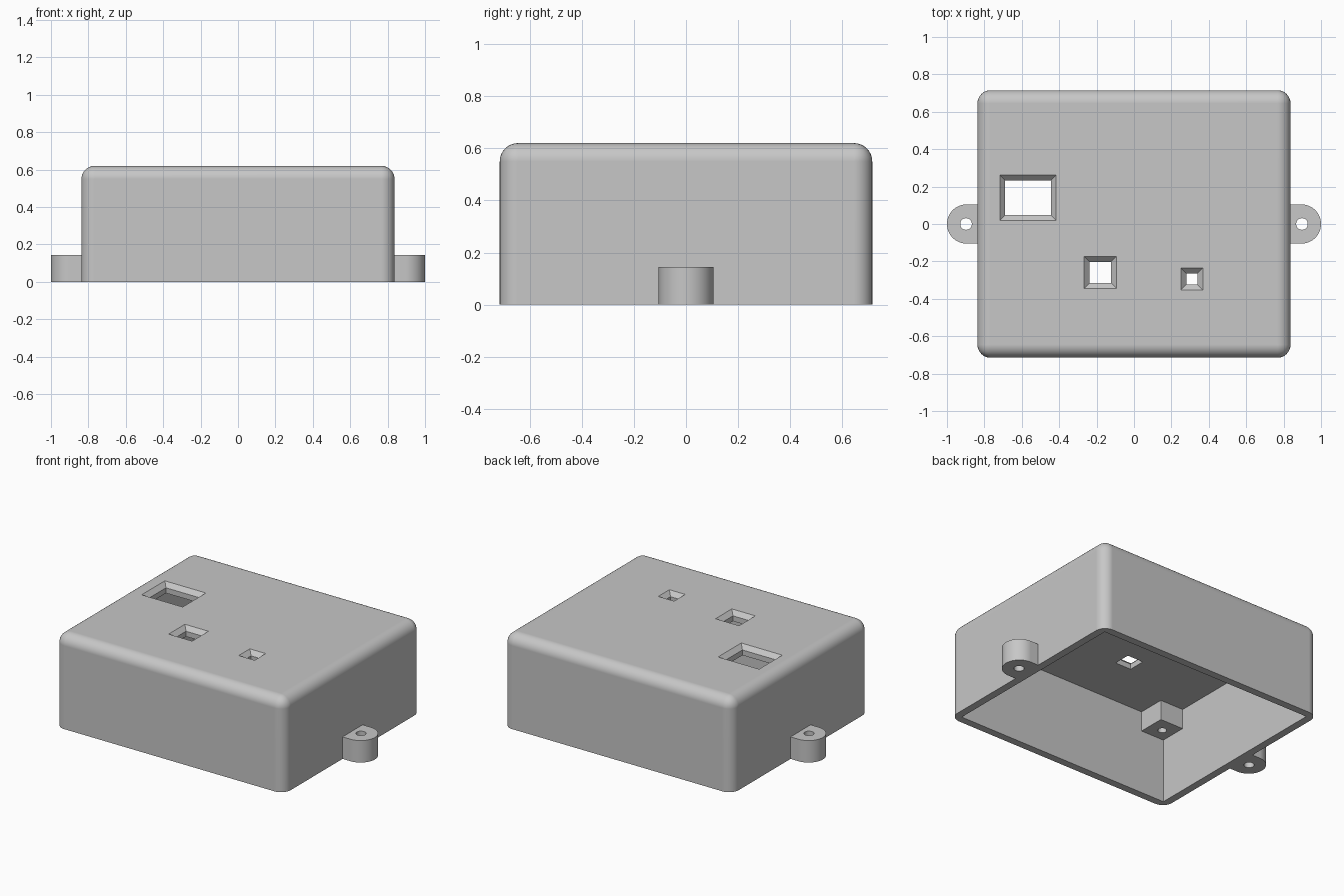
import bpy, bmesh
from mathutils import Matrix

if "Cube" in bpy.data.objects:
    bpy.data.objects.remove(bpy.data.objects["Cube"], do_unlink=True)

HX, HY, H = 0.837, 0.715, 0.62      # outer half sizes and height
WALL, CEILING, FILLET = 0.05, 0.557, 0.07

grey = bpy.data.materials.new("plain grey")
grey.use_nodes = True
colour = (0.57, 0.57, 0.57, 1)
grey.diffuse_color = colour
grey.node_tree.nodes["Principled BSDF"].inputs["Base Color"].default_value = colour


def make_object(name, bm):
    bmesh.ops.recalc_face_normals(bm, faces=bm.faces[:])
    mesh = bpy.data.meshes.new(name)
    bm.to_mesh(mesh)
    bm.free()
    mesh.materials.append(grey)
    obj = bpy.data.objects.new(name, mesh)
    bpy.context.collection.objects.link(obj)
    return obj


def loft(name, x, y, rings):
    """Closed solid through stacked rectangles (half x, half y, z)."""
    bm = bmesh.new()
    loops = [[bm.verts.new((x + sx * hx, y + sy * hy, z))
              for sx, sy in ((-1, -1), (1, -1), (1, 1), (-1, 1))]
             for hx, hy, z in rings]
    for a, b in zip(loops, loops[1:]):
        for i in range(4):
            j = (i + 1) % 4
            bm.faces.new((a[i], a[j], b[j], b[i]))
    bm.faces.new(loops[0])
    bm.faces.new(loops[-1])
    return make_object(name, bm)


def cylinder(name, x, y, radius, z0, z1, segments=48):
    bm = bmesh.new()
    bmesh.ops.create_cone(bm, cap_ends=True, segments=segments, radius1=radius,
                          radius2=radius, depth=z1 - z0,
                          matrix=Matrix.Translation((x, y, (z0 + z1) / 2)))
    return make_object(name, bm)


def select(obj):
    bpy.ops.object.select_all(action='DESELECT')
    obj.select_set(True)
    bpy.context.view_layer.objects.active = obj


def combine(target, tool, operation='DIFFERENCE'):
    """Apply a boolean and discard the tool object."""
    select(target)
    mod = target.modifiers.new("cut", 'BOOLEAN')
    mod.operation, mod.solver, mod.object = operation, 'EXACT', tool
    bpy.ops.object.modifier_apply(modifier=mod.name)
    bpy.data.objects.remove(tool, do_unlink=True)


def smooth(obj):
    select(obj)
    bpy.ops.object.shade_smooth_by_angle(angle=0.5)
    mod = obj.modifiers.new("weighted normals", 'WEIGHTED_NORMAL')
    mod.keep_sharp = True


# Shell: block with rounded upright and top edges, open underneath
shell = loft("enclosure_shell", 0, 0, [(HX, HY, 0), (HX, HY, H)])
bm = bmesh.new()
bm.from_mesh(shell.data)
rounded = [e for e in bm.edges if max(v.co.z for v in e.verts) > 0.1]
bmesh.ops.bevel(bm, geom=rounded, offset=FILLET, segments=8, profile=0.5,
                affect='EDGES', clamp_overlap=True)
bm.to_mesh(shell.data)
bm.free()
IX, IY = HX - WALL, HY - WALL
combine(shell, loft("cavity", 0, 0, [(IX, IY, -0.1), (IX, IY, CEILING)]))

# Chamfered windows in the top: centre and inner half sizes
CHAMFER = 0.028
for x, y, hx, hy in ((-0.567, 0.14, 0.122, 0.093),
                     (-0.18, -0.259, 0.058, 0.057),
                     (0.31, -0.294, 0.03, 0.03)):
    big = CHAMFER + 0.02
    combine(shell, loft("window", x, y, [
        (hx, hy, CEILING - 0.05), (hx, hy, H - CHAMFER),
        (hx + big, hy + big, H + 0.02)]))
smooth(shell)

# Screw posts hanging in the four inner corners
for side, sx in (("left", 1), ("right", -1)):
    for end, sy in (("front", -1), ("back", 1)):
        x, y = sx * (IX - 0.08), sy * (IY - 0.085)
        post = loft(f"screw_post_{end}_{side}", x, y,
                    [(0.09, 0.095, 0.425), (0.09, 0.095, CEILING + 0.01)])
        combine(post, cylinder("screw_hole", x, y, 0.027, 0.3, 0.54, 24))
        smooth(post)

# Rounded mounting lugs on both sides
LUG_X, LUG_R, LUG_H = 0.895, 0.105, 0.145
for side, sx in (("left", 1), ("right", -1)):
    lug = cylinder(f"mounting_lug_{side}", sx * LUG_X, 0, LUG_R, 0, LUG_H)
    inner = HX - 0.03
    combine(lug, loft("lug_root", sx * (LUG_X + inner) / 2, 0,
                      [((LUG_X - inner) / 2, LUG_R, 0),
                       ((LUG_X - inner) / 2, LUG_R, LUG_H)]), 'UNION')
    # trim the round end where it would reach through the wall
    combine(lug, loft("trim", sx * (inner - 0.2), 0,
                      [(0.2, 0.3, -0.1), (0.2, 0.3, 0.3)]))
    combine(lug, cylinder("bolt_hole", sx * 0.898, 0, 0.031, -0.1, 0.3, 32))
    smooth(lug)
